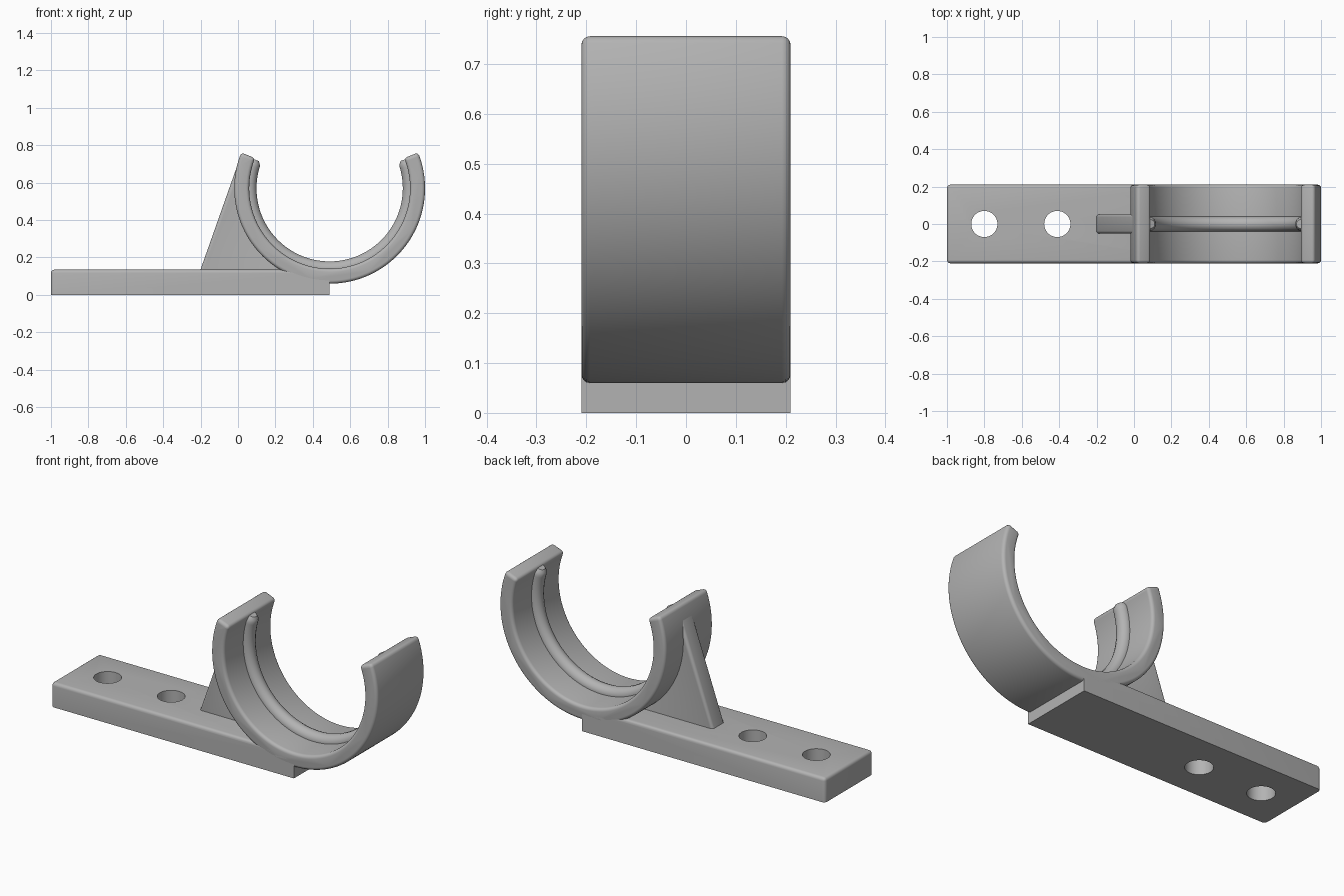
import bpy, bmesh
from math import cos, sin, radians, pi
from mathutils import Matrix

if "Cube" in bpy.data.objects:
    bpy.data.objects.remove(bpy.data.objects["Cube"])

CX, CZ = 0.49, 0.57            # centre of the clip
R_OUT, R_IN = 0.51, 0.43
HALF = 0.21                    # half width of clip and base
START, END = radians(158), radians(382)

grey = bpy.data.materials.new("plain grey")
grey.use_nodes = True
colour = (0.45, 0.45, 0.45, 1)
grey.diffuse_color = colour
grey.node_tree.nodes["Principled BSDF"].inputs["Base Color"].default_value = colour


def arc(radius, a, b, n):
    return [(CX + radius * cos(a + (b - a) * i / n),
             CZ + radius * sin(a + (b - a) * i / n)) for i in range(n + 1)]


def add_object(name, bm):
    bmesh.ops.recalc_face_normals(bm, faces=bm.faces)
    mesh = bpy.data.meshes.new(name)
    bm.to_mesh(mesh)
    bm.free()
    mesh.materials.append(grey)
    obj = bpy.data.objects.new(name, mesh)
    bpy.context.collection.objects.link(obj)
    return obj


def extrude_profile(outline, half):
    """Solid from an x-z outline, spanning -half to half in y."""
    bm = bmesh.new()
    face = bm.faces.new([bm.verts.new((x, -half, z)) for x, z in outline])
    new = bmesh.ops.extrude_face_region(bm, geom=[face])["geom"]
    verts = [v for v in new if isinstance(v, bmesh.types.BMVert)]
    bmesh.ops.translate(bm, vec=(0, 2 * half, 0), verts=verts)
    return bm


def round_edges(obj, width):
    mod = obj.modifiers.new("rounded edges", "BEVEL")
    mod.width, mod.segments = width, 4
    mod.limit_method, mod.angle_limit = "ANGLE", radians(30)


def smooth(obj):
    bpy.ops.object.select_all(action="DESELECT")
    obj.select_set(True)
    bpy.context.view_layer.objects.active = obj
    bpy.ops.object.convert(target="MESH")
    bpy.ops.object.shade_smooth_by_angle(angle=radians(30))


def cylinder_cutter(name, radius, matrix, sides):
    bm = bmesh.new()
    bmesh.ops.create_cone(bm, cap_ends=True, segments=sides, radius1=radius,
                          radius2=radius, depth=1, matrix=matrix)
    obj = add_object(name, bm)
    obj.hide_render = True
    return obj


# Open round clip
clip = add_object("clip", extrude_profile(
    arc(R_OUT, START, END, 96) + arc(R_IN, END, START, 96), HALF))
round_edges(clip, 0.022)
smooth(clip)

# Grip bead along the inside of the clip, with rounded ends
curve = bpy.data.curves.new("grip_bead", "CURVE")
curve.dimensions = "3D"
curve.bevel_depth, curve.bevel_resolution = 0.04, 5
curve.use_fill_caps = True
spline = curve.splines.new("POLY")
margin = radians(1)
path = arc(R_IN, START + margin, END - margin, 120)
spline.points.add(len(path) - 1)
for i, (point, (x, z)) in enumerate(zip(spline.points, path)):
    point.co = (x, 0, z, 1)
    point.radius = (0.6, 0.88, 1)[min(i, len(path) - 1 - i, 2)]
curve.materials.append(grey)
bead = bpy.data.objects.new("grip_bead", curve)
bpy.context.collection.objects.link(bead)
smooth(bead)

# Mounting base, rounded on top and on the free-end corners
TOP = 0.135
bm = extrude_profile([(-1, 0), (CX, 0), (CX, TOP), (-1, TOP)], HALF)


def is_rounded(edge):
    a, b = (v.co for v in edge.verts)
    on_top = min(a.z, b.z) > 0.1 and min(a.x, b.x) < 0
    free_corner = max(a.x, b.x) < 0 and abs(a.z - b.z) > 0.1
    return on_top or free_corner


bmesh.ops.bevel(bm, geom=[e for e in bm.edges if is_rounded(e)], offset=0.018,
                segments=4, profile=0.5, affect="EDGES")
base = add_object("mounting_base", bm)

# Screw holes, and clearance under the clip
cutters = [cylinder_cutter("hole_cutter", 0.07, Matrix.Translation((x, 0, 0)), 48)
           for x in (-0.8, -0.41)]
cutters.append(cylinder_cutter(
    "clip_cutter", 0.475,
    Matrix.Translation((CX, 0, CZ)) @ Matrix.Rotation(pi / 2, 4, "X"), 96))
for cutter in cutters:
    mod = base.modifiers.new("cut", "BOOLEAN")
    mod.operation, mod.solver, mod.object = "DIFFERENCE", "EXACT", cutter
smooth(base)
for cutter in cutters:
    bpy.data.objects.remove(cutter)

# Triangular rib bracing the clip from behind
rib = add_object("support_rib", extrude_profile(
    [(-0.22, 0.08), (0.015, 0.745)] + arc(0.47, radians(163), radians(250), 24)
    + [(0.3, 0.08)], 0.052))
round_edges(rib, 0.015)
smooth(rib)
